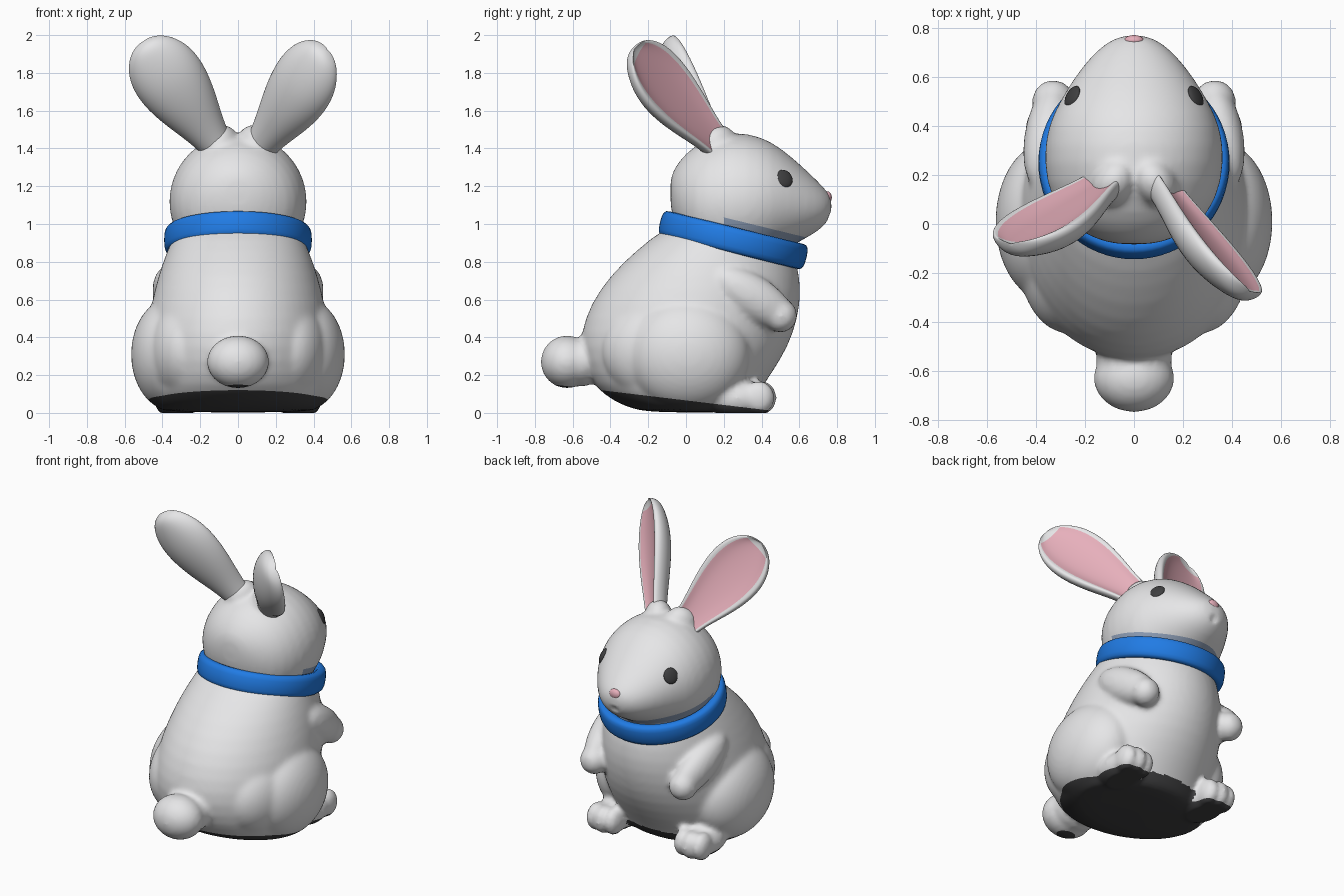
import bpy, bmesh, math
from mathutils import Matrix, Vector

old = bpy.data.objects.get("Cube")
if old:
    bpy.data.objects.remove(old, do_unlink=True)


def material(name, rgb):
    m = bpy.data.materials.new(name)
    m.use_nodes = True
    m.diffuse_color = (*rgb, 1)
    m.node_tree.nodes["Principled BSDF"].inputs["Base Color"].default_value = (*rgb, 1)
    return m


FUR = material("light grey fur", (0.8, 0.8, 0.81))
BASE = material("dark base", (0.05, 0.05, 0.052))
SHADE = material("blue grey chin", (0.3, 0.38, 0.52))
PINK = material("pink", (0.83, 0.45, 0.52))
BLUE = material("collar blue", (0.015, 0.2, 0.78))
EYE = material("eye black", (0.05, 0.05, 0.052))


def make(name, bm, mats):
    bmesh.ops.recalc_face_normals(bm, faces=bm.faces)
    mesh = bpy.data.meshes.new(name)
    bm.to_mesh(mesh)
    bm.free()
    for m in mats:
        mesh.materials.append(m)
    mesh.shade_smooth()
    ob = bpy.data.objects.new(name, mesh)
    bpy.context.collection.objects.link(ob)
    return ob


def bake(ob):
    """Replace the mesh by its modified result."""
    dg = bpy.context.evaluated_depsgraph_get()
    mesh = bpy.data.meshes.new_from_object(ob.evaluated_get(dg))
    ob.modifiers.clear()
    ob.data = mesh


def loft(bm, rings, closed=False):
    """Skin a list of point rings; returns faces by (ring, segment)."""
    vs = [[bm.verts.new(p) for p in r] for r in rings]
    n, out = len(vs[0]), {}
    pairs = list(zip(vs, vs[1:])) + ([(vs[-1], vs[0])] if closed else [])
    for i, (a, b) in enumerate(pairs):
        for j in range(n):
            k = (j + 1) % n
            out[i, j] = bm.faces.new((a[j], a[k], b[k], b[j]))
    if not closed:
        bm.faces.new(vs[0])
        bm.faces.new(vs[-1])
    return out


def ellipsoid(bm, centre, radii, axis=None):
    """Ellipsoid whose second radius runs along the axis."""
    rot = Vector(axis).to_track_quat("Y", "Z").to_matrix().to_4x4() if axis else Matrix()
    mat = Matrix.Translation(centre) @ rot @ Matrix.Diagonal((*radii, 1))
    bmesh.ops.create_uvsphere(bm, u_segments=32, v_segments=20, radius=1, matrix=mat)


def circle(n=32):
    return [(math.cos(2 * math.pi * i / n), math.sin(2 * math.pi * i / n)) for i in range(n)]


bm = bmesh.new()
# Torso: height, back, front, half width
torso = [(0, -.2, .3, .4), (.03, -.32, .34, .44), (.1, -.45, .38, .46), (.2, -.525, .45, .475),
         (.35, -.57, .545, .485), (.5, -.54, .595, .475), (.65, -.465, .615, .445),
         (.8, -.335, .59, .4), (.92, -.19, .54, .35), (1.02, -.06, .5, .3)]
loft(bm, [[(w * c, (b + f) / 2 + (f - b) / 2 * s, z) for c, s in circle()] for z, b, f, w in torso])

# Head: depth, bottom, top, half width
head = [(-.085, 1.1, 1.24, .07), (-.06, .99, 1.3, .165), (0, .86, 1.38, .27), (.1, .77, 1.45, .34),
        (.25, .74, 1.495, .374), (.4, .78, 1.465, .356), (.5, .85, 1.405, .305), (.6, .905, 1.32, .245),
        (.7, .96, 1.225, .165), (.75, 1.01, 1.17, .1), (.772, 1.055, 1.135, .045)]
loft(bm, [[(w * c, y, (b + t) / 2 + (t - b) / 2 * s) for c, s in circle()] for y, b, t, w in head])

# Tail
ellipsoid(bm, (0, -.63, .27), (.166, .14, .14))
ellipsoid(bm, (0, -.55, .27), (.158, .11, .13))

# Limbs and ear roots on both sides
for side in (-1, 1):
    ellipsoid(bm, (side * .35, .01, .31), (.218, .33, .3))
    ellipsoid(bm, (side * .27, -.11, .33), (.21, .34, .28))
    ellipsoid(bm, (side * .355, .36, .61), (.093, .25, .115), (-side * .05, .3, -.19))
    ellipsoid(bm, (side * .33, .5, .515), (.088, .09, .09))
    ellipsoid(bm, (side * .32, .27, .075), (.13, .18, .1))
    for k in (-1, 0, 1):
        ellipsoid(bm, (side * .325 + k * .065, .385 + (k == 0) * .012, .08), (.055, .085, .09))
    ellipsoid(bm, (side * .085, .17, 1.42), (.085, .1, .11), (side * .41, -.6, .68))

# Fuse everything into one soft skin
body = make("body", bm, [FUR, BASE, SHADE])
body.modifiers.new("round", "SUBSURF").levels = 1
rm = body.modifiers.new("fuse", "REMESH")
rm.mode, rm.voxel_size = "VOXEL", 0.016
sm = body.modifiers.new("soften", "SMOOTH")
sm.factor, sm.iterations = 0.5, 8
bake(body)

# Flat sole, mouth dimple, painted base and chin band
TILT = -math.radians(13.7)
COLLAR = Matrix.Translation((0, .25, .915)) @ Matrix.Rotation(TILT, 4, "X")
base_co, base_no = Vector((0, -.45, .12)), Vector((0, .12, 1)).normalized()
chin_co, chin_no = COLLAR @ Vector((0, 0, .105)), COLLAR.to_3x3() @ Vector((0, 0, 1))
bm = bmesh.new()
bm.from_mesh(body.data)
for v in bm.verts:
    v.co.z = max(v.co.z, 0)
    d = (v.co - Vector((0, .745, 1.045))).length
    if d < .035:
        v.co.y -= .025 * (1 - d / .035)
for co, no in ((base_co, base_no), (chin_co, chin_no)):
    bmesh.ops.bisect_plane(bm, geom=bm.verts[:] + bm.edges[:] + bm.faces[:], plane_co=co, plane_no=no)
for f in bm.faces:
    c = f.calc_center_median()
    f.smooth = True
    f.material_index = 0
    between_feet = c.z < .09 and abs(c.x) < .2
    if (c - base_co).dot(base_no) < 0 or between_feet:
        f.material_index = 1
    elif c.y > .2 and -.1 < (c - chin_co).dot(chin_no) < 0:
        f.material_index = 2
bm.to_mesh(body.data)
bm.free()

# Collar: a rounded band swept around the neck
bm = bmesh.new()
rings = []
for c, s in circle(64):
    ring = []
    for a, b in circle(16):
        r = .355 + .036 * math.copysign(abs(a) ** .7, a)
        ring.append(COLLAR @ Vector((r * c, (r + .008) * s, .068 * math.copysign(abs(b) ** .7, b))))
    rings.append(ring)
loft(bm, rings, closed=True)
make("collar", bm, [BLUE])

# Ears: cupped section swept along a leaf outline, pink on the hollow face
SECTION = [(1, -.1), (.93, .12), (.8, .1), (.55, -.1), (0, -.18), (-.55, -.1), (-.8, .1), (-.93, .12),
           (-1, -.1), (-.88, -.48), (-.55, -.85), (0, -1), (.55, -.85), (.88, -.48)]
# Outline: place along the ear, half width, depth
LEAF = [(-.1, .085, .1), (.05, .095, .1), (.2, .125, .11), (.35, .16, .125), (.5, .188, .135),
        (.65, .2, .135), (.78, .188, .12), (.88, .155, .1), (.95, .11, .08), (.985, .065, .055),
        (1, .015, .02)]


def ear(name, root, tip, facing):
    root, tip = Vector(root), Vector(tip)
    axis = tip - root
    n = Vector(facing)
    n = (n - axis * n.dot(axis) / axis.length_squared).normalized()
    w = n.cross(axis).normalized()
    bm = bmesh.new()
    rings = []
    for t, half, depth in LEAF:
        rings.append([root + axis * t + w * (u * half) + n * (v * depth + .025) for u, v in SECTION])
    faces = loft(bm, rings)
    for (i, j), f in faces.items():
        f.material_index = int(2 <= j <= 5 and 1 <= i <= 7)
    ob = make(name, bm, [FUR, PINK])
    ob.modifiers.new("round", "SUBSURF").levels = 2
    bake(ob)


ear("ear_left", (.11, .17, 1.41), (.46, -.29, 1.92), (.66, .74, .17))
ear("ear_right", (-.11, .17, 1.41), (-.5, -.1, 1.96), (-.17, .88, .33))

# Eyes and nose
for side, name in ((1, "eye_left"), (-1, "eye_right")):
    bm = bmesh.new()
    ellipsoid(bm, (side * .252, .52, 1.24), (.048, .018, .05), (side * .8, .42, .38))
    make(name, bm, [EYE])
bm = bmesh.new()
ellipsoid(bm, (0, .75, 1.14), (.04, .022, .032))
make("nose", bm, [PINK])
